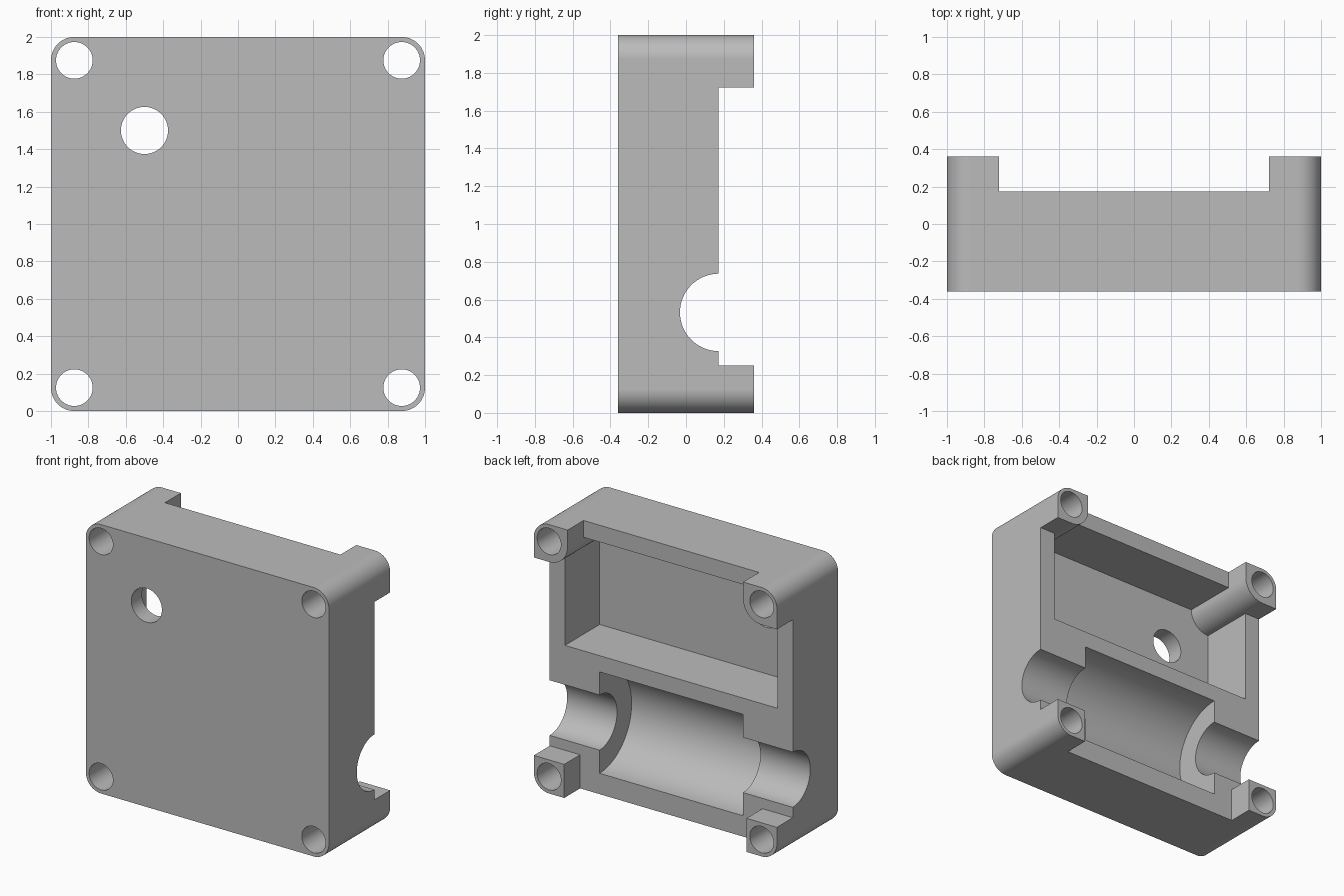
import bpy, bmesh
from math import pi, cos, sin, radians
from mathutils import Matrix

cube = bpy.data.objects.get("Cube")
if cube:
    bpy.data.objects.remove(cube, do_unlink=True)

FRONT, BACK, RIM, FLOOR = -0.36, 0.36, 0.173, -0.235
HOLE_X, LOW_Z, HIGH_Z = 0.875, 0.125, 1.875
CORNER_R, POST_R = 0.125, 0.153
AXLE_Z = 0.532

grey = bpy.data.materials.new("plain grey")
grey.use_nodes = True
colour = (0.5, 0.5, 0.5, 1)
grey.diffuse_color = colour
grey.node_tree.nodes["Principled BSDF"].inputs["Base Color"].default_value = colour


def finish(name, bm):
    bmesh.ops.recalc_face_normals(bm, faces=bm.faces)
    mesh = bpy.data.meshes.new(name)
    bm.to_mesh(mesh)
    bm.free()
    mesh.materials.append(grey)
    obj = bpy.data.objects.new(name, mesh)
    bpy.context.collection.objects.link(obj)
    return obj


def prism(name, outline, y0, y1):
    """Extrude an x-z outline from y0 to y1."""
    bm = bmesh.new()
    face = bm.faces.new([bm.verts.new((x, y0, z)) for x, z in outline])
    new = bmesh.ops.extrude_face_region(bm, geom=[face])["geom"]
    verts = [v for v in new if isinstance(v, bmesh.types.BMVert)]
    bmesh.ops.translate(bm, vec=(0, y1 - y0, 0), verts=verts)
    return finish(name, bm)


def cylinder(name, centre, radius, length, axis):
    turn = Matrix.Rotation(pi / 2, 4, "Y" if axis == "X" else "X")
    bm = bmesh.new()
    bmesh.ops.create_cone(bm, cap_ends=True, segments=64, radius1=radius, radius2=radius,
                          depth=length, matrix=Matrix.Translation(centre) @ turn)
    return finish(name, bm)


def arc(cx, cz, r, start, end, steps=14):
    angles = [radians(start + (end - start) * i / steps) for i in range(steps + 1)]
    return [(cx + r * cos(a), cz + r * sin(a)) for a in angles]


def mirrored(half):
    """Complete an outline from its +x half."""
    return half + [(-x, z) for x, z in reversed(half)]


def cut(target, cutter):
    cutter.hide_render = True
    mod = target.modifiers.new("cut", "BOOLEAN")
    mod.operation, mod.solver, mod.object = "DIFFERENCE", "EXACT", cutter
    bpy.context.view_layer.objects.active = target
    bpy.ops.object.modifier_apply(modifier=mod.name)
    bpy.data.objects.remove(cutter, do_unlink=True)


# Housing block with rounded vertical corners
housing = prism("housing", mirrored(arc(HOLE_X, LOW_Z, CORNER_R, -90, 0)
                                    + arc(HOLE_X, HIGH_Z, CORNER_R, 0, 90)), FRONT, BACK)

# Lowered back rim, leaving four corner posts standing
post_curve = arc(HOLE_X, HIGH_Z, POST_R, 270, 180)
post_bottom, post_side = HIGH_Z - POST_R, HOLE_X - POST_R
cut(housing, prism("rim_cutter", mirrored(
    [(0.75, -1), (0.75, 0.25), (2, 0.25), (2, post_bottom)] + post_curve
    + [(post_side, 3)]), RIM, 1))

# Upper pocket, with the round posts reaching into its top corners
cut(housing, prism("pocket_cutter", mirrored([(HOLE_X, 1.03)] + post_curve), FLOOR, 1))

# Wide half-round chamber and the narrower bore through both sides
cut(housing, cylinder("chamber_cutter", (0, RIM, AXLE_Z), 0.377, 1.18, "X"))
cut(housing, cylinder("bore_cutter", (0, RIM, AXLE_Z), 0.205, 3, "X"))

# Screw holes and the cable hole in the front wall
for x in (-HOLE_X, HOLE_X):
    for z in (LOW_Z, HIGH_Z):
        cut(housing, cylinder("screw_cutter", (x, 0, z), 0.098, 2, "Y"))
cut(housing, cylinder("cable_cutter", (-0.5, 0, 1.5), 0.126, 2, "Y"))

# Smooth curves, crisp flats
bpy.ops.object.select_all(action="DESELECT")
housing.select_set(True)
bpy.context.view_layer.objects.active = housing
bpy.ops.object.shade_smooth_by_angle(angle=radians(30))
normals = housing.modifiers.new("flat_normals", "WEIGHTED_NORMAL")
normals.keep_sharp = True
